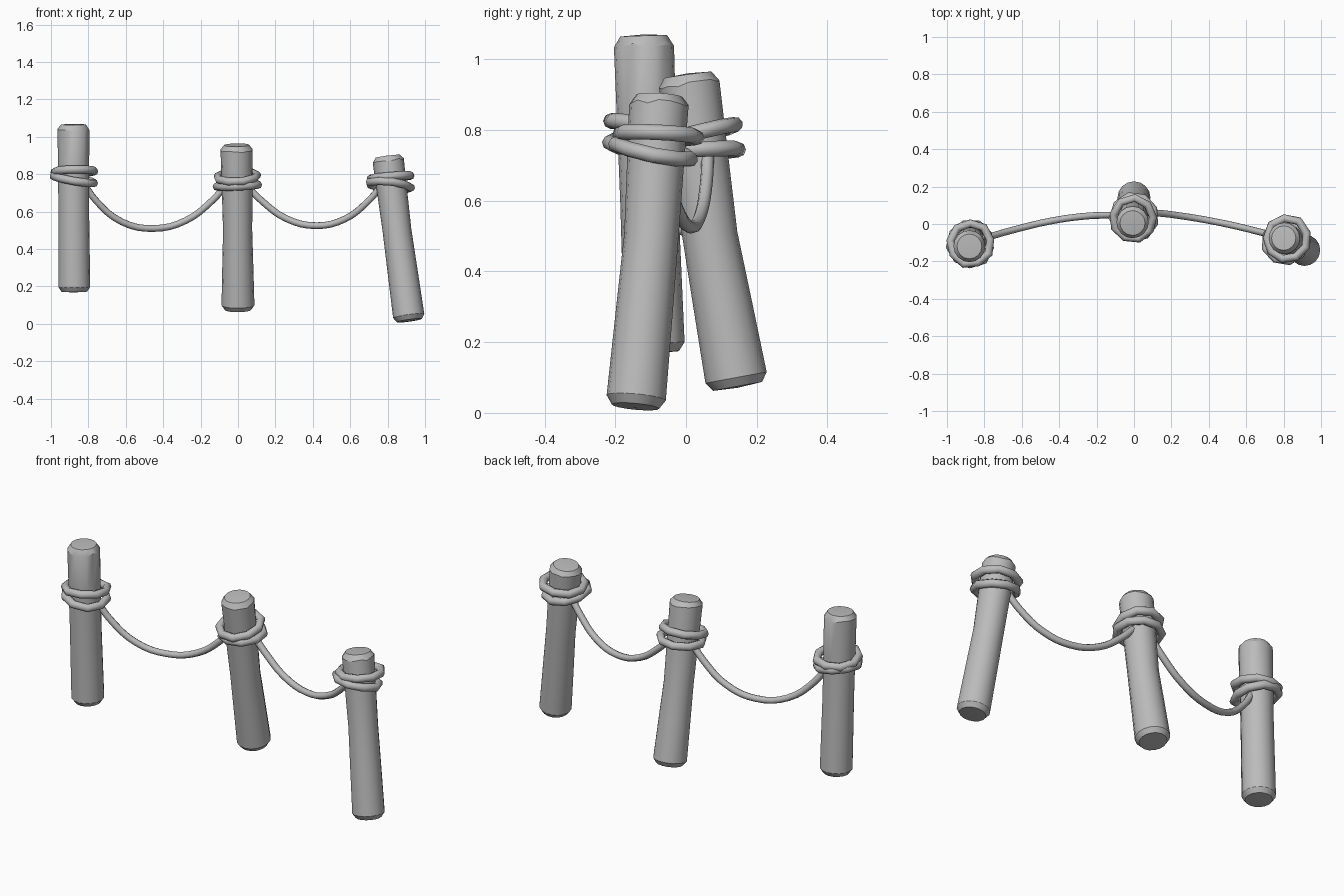
import bpy, bmesh, math, random
from mathutils import Vector

random.seed(4)
cube = bpy.data.objects.get("Cube")
if cube:
    bpy.data.objects.remove(cube, do_unlink=True)

grey = bpy.data.materials.new("plain grey")
grey.use_nodes = True
COLOUR = (0.5, 0.5, 0.5, 1)
grey.diffuse_color = COLOUR
grey.node_tree.nodes["Principled BSDF"].inputs["Base Color"].default_value = COLOUR


def add_object(name, data):
    obj = bpy.data.objects.new(name, data)
    bpy.context.collection.objects.link(obj)
    data.materials.append(grey)
    bpy.ops.object.select_all(action='DESELECT')
    obj.select_set(True)
    bpy.context.view_layer.objects.active = obj
    return obj


def make_post(name, base, waist, top, radii, sides=16):
    """Slightly bent log with chamfered ends."""
    base, waist, top = Vector(base), Vector(waist), Vector(top)
    low, high = (waist - base).normalized(), (top - waist).normalized()
    mid = (low + high).normalized()
    rb, rw, rt = radii
    rings = [(base, low, rb * 0.8), (base + low * 0.025, low, rb),
             (base.lerp(waist, 0.55), low, (rb + rw) / 2), (waist, mid, rw),
             (waist.lerp(top, 0.5), high, (rw + rt) / 2),
             (top - high * 0.03, high, rt), (top - high * 0.004, high, rt * 0.78)]
    bm = bmesh.new()
    loops = []
    for i, (centre, axis, r) in enumerate(rings):
        u = Vector((0, 1, 0)).cross(axis).normalized()
        v = axis.cross(u)
        loop = []
        for k in range(sides):
            a = math.tau * k / sides
            wobble = random.uniform(-0.006, 0.006) if i == len(rings) - 2 else 0
            loop.append(bm.verts.new(centre + (u * math.cos(a) + v * math.sin(a)) * r + axis * wobble))
        loops.append(loop)
    for a, b in zip(loops, loops[1:]):
        for k in range(sides):
            n = (k + 1) % sides
            bm.faces.new((a[k], a[n], b[n], b[k]))
    # end caps as shallow fans
    for loop, tip in ((loops[0], base - low * 0.004), (loops[-1], top)):
        centre = bm.verts.new(tip)
        for k in range(sides):
            bm.faces.new((loop[k], loop[(k + 1) % sides], centre))
    bmesh.ops.recalc_face_normals(bm, faces=bm.faces)
    mesh = bpy.data.meshes.new(name)
    bm.to_mesh(mesh)
    bm.free()
    add_object(name, mesh)
    bpy.ops.object.shade_smooth_by_angle(angle=math.radians(32))


def make_rope(name, points, radius, closed=False):
    """Round rope along the points, turned into a mesh."""
    curve = bpy.data.curves.new(name, 'CURVE')
    curve.dimensions = '3D'
    curve.bevel_depth = radius
    curve.bevel_resolution = 2
    curve.use_fill_caps = True
    curve.resolution_u = 4
    spline = curve.splines.new('POLY' if closed else 'BEZIER')
    if closed:
        spline.points.add(len(points) - 1)
        for p, co in zip(spline.points, points):
            p.co = (*co, 1)
        spline.use_cyclic_u = True
    else:
        spline.bezier_points.add(len(points) - 1)
        for p, co in zip(spline.bezier_points, points):
            p.co = co
            p.handle_left_type = p.handle_right_type = 'AUTO'
    add_object(name, curve)
    bpy.ops.object.convert(target='MESH')
    bpy.ops.object.shade_smooth_by_angle(angle=math.radians(50))


def make_wrap(name, centre, slope, phase, radius=0.109, corners=9):
    """Tilted rope loop; slope is the rise along x and y."""
    pts = []
    for k in range(corners):
        a = math.tau * k / corners + phase
        r = radius * random.uniform(0.97, 1.05)
        dx, dy = r * math.cos(a), r * math.sin(a)
        pts.append((centre[0] + dx, centre[1] + dy,
                    centre[2] + slope[0] * dx + slope[1] * dy))
    make_rope(name, pts, 0.022, closed=True)


# posts
make_post("right_post", (-0.875, -0.088, 0.172), (-0.878, -0.104, 0.6),
          (-0.88, -0.12, 1.07), (0.085, 0.082, 0.085))
make_post("middle_post", (0, 0.146, 0.075), (-0.002, 0.068, 0.5),
          (-0.008, 0.005, 0.96), (0.088, 0.078, 0.086))
make_post("left_post", (0.916, -0.143, 0.018), (0.85, -0.098, 0.5),
          (0.80, -0.075, 0.9), (0.084, 0.077, 0.084))

# two rope wraps around each post
make_wrap("right_upper_wrap", (-0.873, -0.105, 0.815), (0.02, -0.1), 0.2)
make_wrap("right_lower_wrap", (-0.875, -0.105, 0.772), (-0.17, 0.08), 0.5)
make_wrap("middle_upper_wrap", (-0.004, 0.027, 0.787), (0.05, 0.25), 0.1)
make_wrap("middle_lower_wrap", (0, 0.037, 0.74), (0.05, 0.05), 0.4)
make_wrap("left_upper_wrap", (0.818, -0.08, 0.785), (0.08, -0.05), 0.3)
make_wrap("left_lower_wrap", (0.81, -0.092, 0.74), (-0.1, -0.2), 0.0)

# sagging ropes between the posts
make_rope("right_span", [(-0.83, -0.085, 0.76), (-0.76, -0.064, 0.66), (-0.62, -0.025, 0.545),
                         (-0.45, 0.015, 0.51), (-0.28, 0.04, 0.552),
                         (-0.14, 0.047, 0.657), (-0.06, 0.046, 0.745)], 0.018)
make_rope("left_span", [(0.05, 0.062, 0.735), (0.13, 0.058, 0.655), (0.26, 0.042, 0.562),
                        (0.42, 0.015, 0.525), (0.57, -0.017, 0.56),
                        (0.69, -0.047, 0.65), (0.78, -0.068, 0.755)], 0.018)
